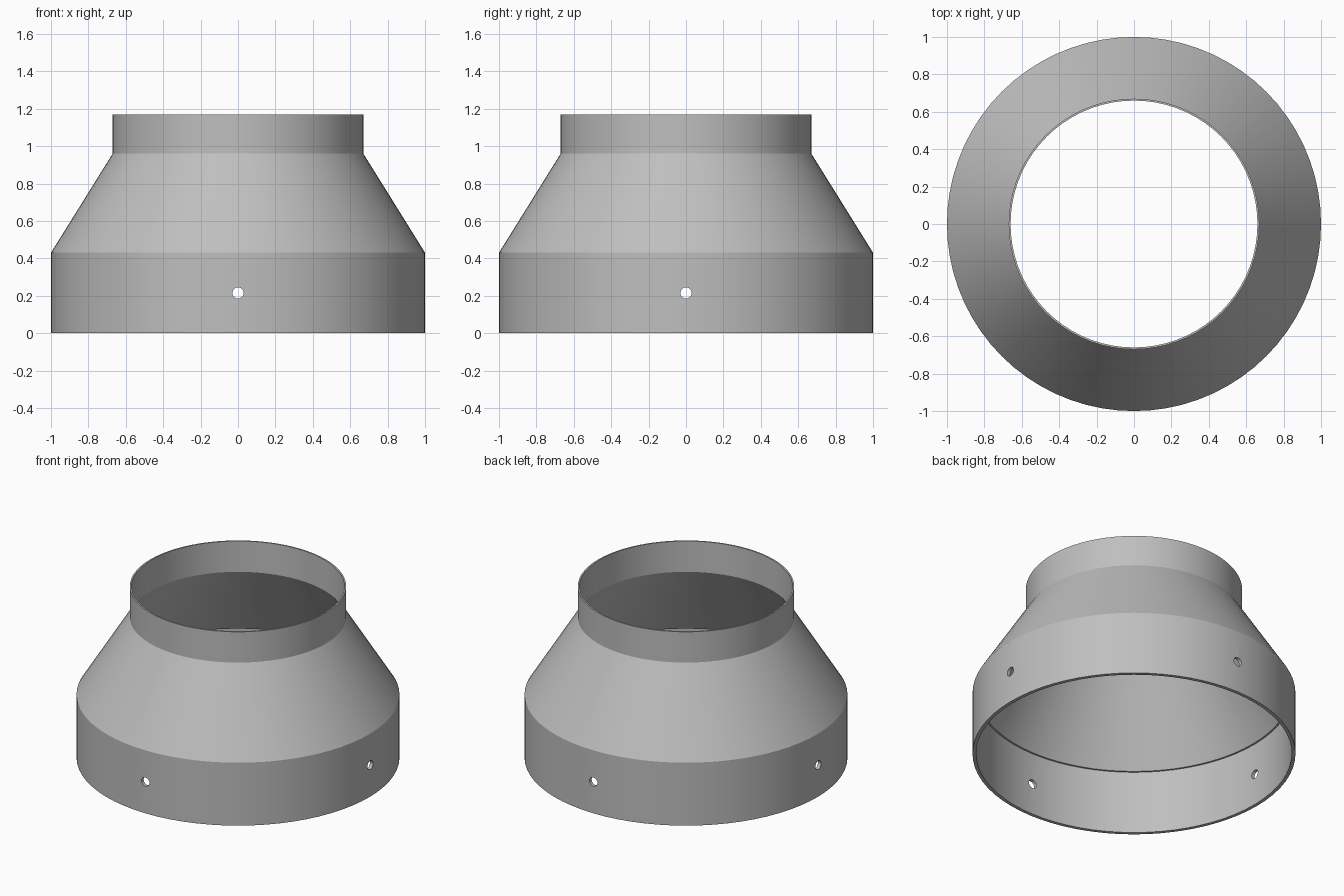
import bpy
import bmesh
import math
from mathutils import Matrix

SIDES = 72

cube = bpy.data.objects.get("Cube")
if cube:
    bpy.data.objects.remove(cube, do_unlink=True)

# Single grey material
grey = bpy.data.materials.new("plain_grey")
grey.use_nodes = True
colour = (0.52, 0.52, 0.52, 1)
grey.diffuse_color = colour
grey.node_tree.nodes["Principled BSDF"].inputs["Base Color"].default_value = colour


def add_object(name, bm):
    bmesh.ops.recalc_face_normals(bm, faces=bm.faces)
    mesh = bpy.data.meshes.new(name)
    bm.to_mesh(mesh)
    bm.free()
    mesh.materials.append(grey)
    obj = bpy.data.objects.new(name, mesh)
    bpy.context.collection.objects.link(obj)
    return obj


# Reducer wall: closed (radius, height) section, outside up then inside down
section = [
    (1.0, 0), (1.0, 0.43), (0.67, 0.96), (0.67, 1.17),
    (0.66, 1.17), (0.66, 0.96), (0.965, 0.43), (0.977, 0.43), (0.977, 0),
]
bm = bmesh.new()
verts = [bm.verts.new((r, 0, z)) for r, z in section]
edges = [bm.edges.new((verts[i - 1], v)) for i, v in enumerate(verts)]
bmesh.ops.spin(bm, geom=verts + edges, cent=(0, 0, 0), axis=(0, 0, 1),
               angle=math.tau, steps=SIDES, use_merge=True)
bmesh.ops.remove_doubles(bm, verts=bm.verts, dist=0.0001)
reducer = add_object("pipe_reducer", bm)

# Four screw holes through the lower collar
bm = bmesh.new()
for i in range(4):
    place = (Matrix.Rotation(i * math.pi / 2, 4, "Z")
             @ Matrix.Translation((1, 0, 0.215))
             @ Matrix.Rotation(math.pi / 2, 4, "Y"))
    bmesh.ops.create_cone(bm, cap_ends=True, segments=20, radius1=0.03,
                          radius2=0.03, depth=0.2, matrix=place)
cutter = add_object("screw_hole_cutter", bm)
cutter.hide_render = True
cutter.hide_viewport = True

holes = reducer.modifiers.new("screw_holes", "BOOLEAN")
holes.operation = "DIFFERENCE"
holes.solver = "EXACT"
holes.object = cutter

# Soft shading around the wall, crisp at the rims and bends
bpy.context.view_layer.objects.active = reducer
reducer.select_set(True)
bpy.ops.object.modifier_apply(modifier=holes.name)
bpy.data.objects.remove(cutter, do_unlink=True)
bpy.ops.object.shade_smooth_by_angle(angle=math.radians(25))
